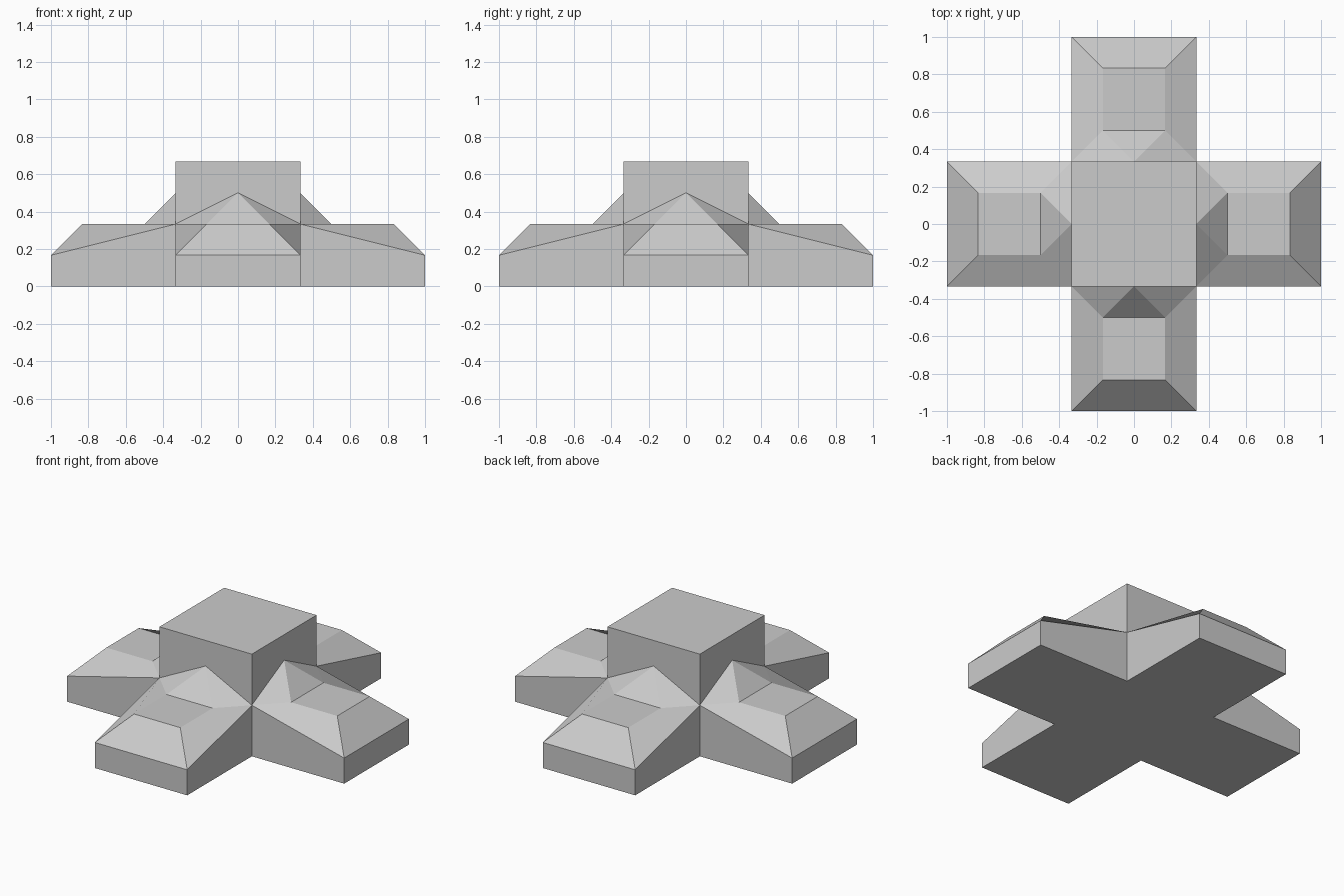
import bpy
import bmesh
from math import pi
from mathutils import Matrix, Vector

default_cube = bpy.data.objects.get("Cube")
if default_cube:
    bpy.data.objects.remove(default_cube)

UNIT = 1 / 6  # every dimension is a whole multiple of this module

# Single plain grey material
grey = bpy.data.materials.new("plain_grey")
grey.use_nodes = True
colour = (0.6, 0.6, 0.6, 1)
grey.diffuse_color = colour
grey.node_tree.nodes["Principled BSDF"].inputs["Base Color"].default_value = colour


def mirrored(face):
    """Mirror a face across x, keeping its first corner and outward winding."""
    flipped = [(-x, y, z) for x, y, z in face]
    return flipped[:1] + flipped[:0:-1]


def make_mesh(name, faces):
    """Build a flat-shaded mesh from faces given in modules."""
    bm = bmesh.new()
    for face in faces:
        bm.faces.new([bm.verts.new(Vector(p) * UNIT) for p in face])
    bmesh.ops.remove_doubles(bm, verts=bm.verts[:], dist=UNIT / 100)
    mesh = bpy.data.meshes.new(name)
    bm.to_mesh(mesh)
    bm.free()
    mesh.materials.append(grey)
    return mesh


def place(name, mesh, turn=0):
    obj = bpy.data.objects.new(name, mesh)
    obj.matrix_world = Matrix.Rotation(turn, 4, "Z")
    bpy.context.collection.objects.link(obj)


def left_right(point):
    x, y, z = point
    return (-x, y, z), point


# Named corners of the front wing, left and right
base_out_r, base_out = left_right((2, -6, 0))
base_in_r, base_in = left_right((2, -2, 0))
eave_out_r, eave_out = left_right((2, -6, 1))
eave_in_r, eave_in = left_right((2, -2, 2))
roof_out_r, roof_out = left_right((1, -5, 2))
roof_in_r, roof_in = left_right((1, -3, 2))
tower_r, tower = left_right((2, -2, 4))
peak = (0, -2, 3)

# Wing: end wall, sloped end, flat roof, gable leaning on the tower, underside
wing_faces = [
    [base_out_r, base_out, eave_out, eave_out_r],
    [eave_out_r, eave_out, roof_out, roof_out_r],
    [roof_out_r, roof_out, roof_in, roof_in_r],
    [roof_in_r, roof_in, peak],
    [base_out_r, base_in_r, base_in, base_out],
]
# Sides of the wing: wall, twisted roof slope, gable valley
for side in (
    [base_out, base_in, eave_in, eave_out],
    [roof_out, eave_out, eave_in, roof_in],
    [roof_in, eave_in, peak],
):
    wing_faces += [side, mirrored(side)]

wing_mesh = make_mesh("wing", wing_faces)
for i, direction in enumerate(("front", "left", "back", "right")):
    place(direction + "_wing", wing_mesh, i * pi / 2)

# Tower: four walls notched over the gables, a flat top and the underside
tower_wall = [eave_in, tower, tower_r, eave_in_r, peak]
tower_faces = []
for i in range(4):
    spin = Matrix.Rotation(i * pi / 2, 3, "Z")
    tower_faces.append([spin @ Vector(p) for p in tower_wall])


def square(height):
    return [(-2, -2, height), (2, -2, height), (2, 2, height), (-2, 2, height)]


tower_faces += [square(4), square(0)[::-1]]
place("tower", make_mesh("tower", tower_faces))
